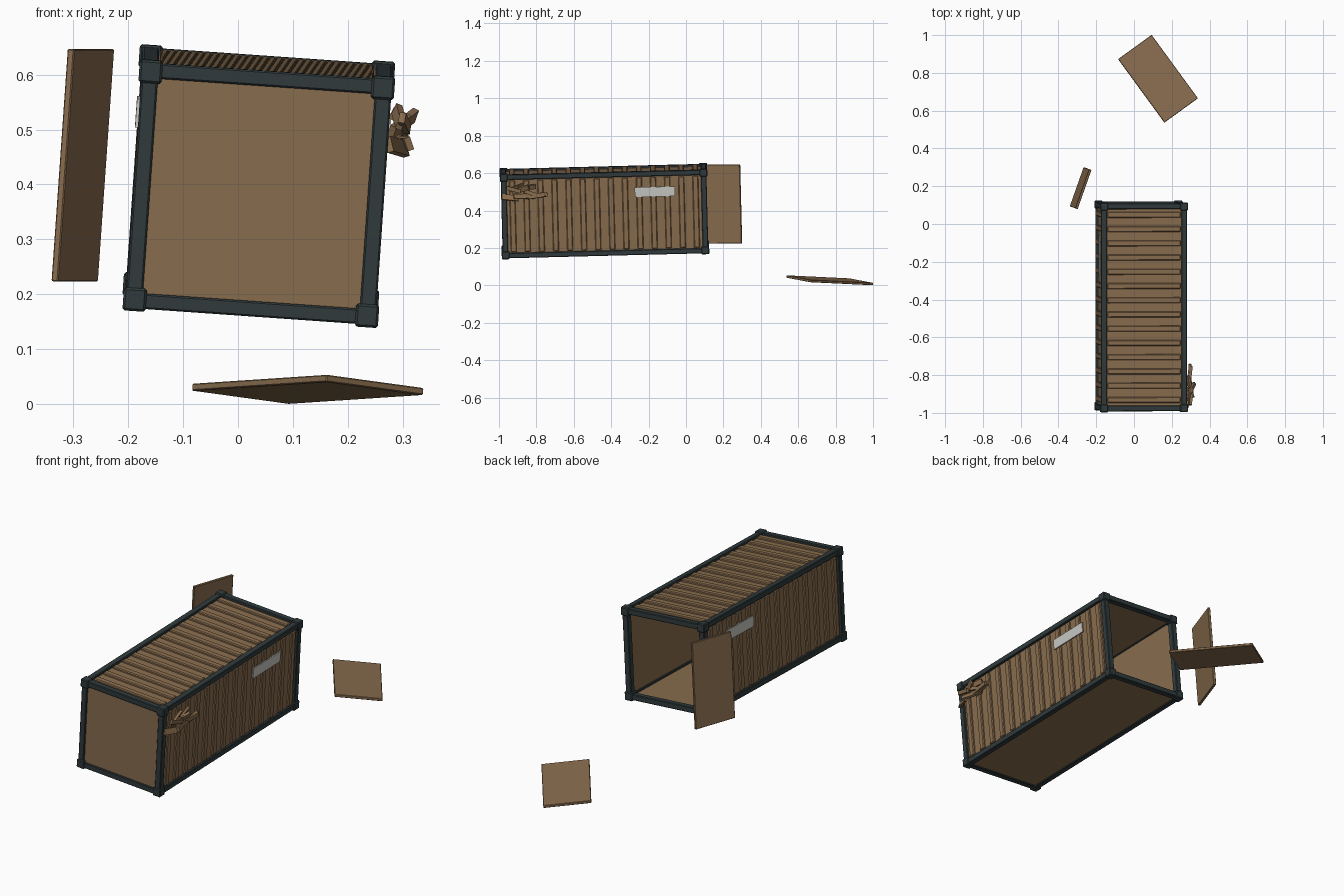
import bpy, bmesh, math, random
from mathutils import Matrix, Vector, Euler

if "Cube" in bpy.data.objects:
    bpy.data.objects.remove(bpy.data.objects["Cube"])

random.seed(4)


def material(name, rgb):
    m = bpy.data.materials.new(name)
    m.diffuse_color = (*rgb, 1)
    m.use_nodes = True
    m.node_tree.nodes["Principled BSDF"].inputs["Base Color"].default_value = m.diffuse_color
    return m


WOOD = material("rusty_brown", (0.25, 0.153, 0.077))
STEEL = material("dark_steel", (0.03, 0.043, 0.045))
PALE = material("pale_grey", (0.58, 0.58, 0.55))

# The crate is tilted: rolled 4 degrees and pitched 1.45 degrees
TILT = Matrix.Rotation(math.radians(1.45), 4, 'X') @ Matrix.Rotation(math.radians(4), 4, 'Y')
CRATE = Matrix.Translation((0.038, -0.436, 0.397)) @ TILT


def boxes(name, items, mat, matrix=CRATE, bevel=0.0):
    """One object made of boxes; each item is (centre, size[, rotation])."""
    bm = bmesh.new()
    for item in items:
        rot = Euler(item[2]).to_matrix().to_4x4() if len(item) > 2 else Matrix()
        m = Matrix.Translation(item[0]) @ rot @ Matrix.Diagonal((*item[1], 1))
        bmesh.ops.create_cube(bm, size=1, matrix=m)
    if bevel:
        bmesh.ops.bevel(bm, geom=bm.edges[:], offset=bevel, segments=1, affect='EDGES')
    me = bpy.data.meshes.new(name)
    bm.to_mesh(me)
    bm.free()
    me.materials.append(mat)
    ob = bpy.data.objects.new(name, me)
    ob.matrix_world = matrix
    bpy.context.collection.objects.link(ob)
    return ob


# Half sizes of the frame, and beam thickness
X, Y, Z, B = 0.228, 0.55, 0.224, 0.03
S = (-1, 1)

# Steel frame: posts, long rails, cross rails, corner castings
boxes("corner_posts", [((sx * (X - B / 2), sy * (Y - B / 2), 0), (B, B, 2 * Z - 0.04))
                       for sx in S for sy in S], STEEL, bevel=0.003)
boxes("long_rails", [((sx * (X - B / 2), 0, sz * (Z - 0.014)), (B, 2 * Y - 0.04, 0.028))
                     for sx in S for sz in S], STEEL, bevel=0.003)
boxes("cross_rails", [((0, sy * (Y - B / 2), sz * (Z - 0.014)), (2 * X - 0.04, B, 0.028))
                      for sy in S for sz in S], STEEL, bevel=0.003)
boxes("corner_castings", [((sx * (X - 0.016), sy * (Y - 0.016), sz * (Z - 0.016)), (0.042, 0.042, 0.042))
                          for sx in S for sy in S for sz in S], STEEL, bevel=0.004)

# Panels: closed front, open back
T = 0.012
boxes("side_walls", [((sx * (X - 0.018), 0, 0), (T, 2 * Y - 0.02, 2 * Z - 0.02)) for sx in S], WOOD)
boxes("roof_panel", [((0, 0, Z - 0.018), (2 * X - 0.03, 2 * Y - 0.02, T))], WOOD)
boxes("floor_panel", [((0, 0, -Z + 0.012), (2 * X - 0.03, 2 * Y - 0.02, T))], WOOD)
boxes("front_panel", [((0, -Y + 0.014, 0), (2 * X - 0.03, T, 2 * Z - 0.03))], WOOD)

# Corrugation ribs on roof and both sides
rows = [-0.49 + 0.0754 * i for i in range(14)]
boxes("roof_ribs", [((0, y, Z - 0.009), (0.39, 0.031, 0.016)) for y in rows], WOOD, bevel=0.004)
boxes("side_ribs", [((sx * (X - 0.009), y, 0), (0.016, 0.031, 0.385))
                    for sx in S for y in rows], WOOD, bevel=0.004)

# Pale plates on both sides
boxes("marking_plates", [((sx * (X + 0.001), 0.272, 0.113), (0.006, 0.215, 0.052)) for sx in S], PALE)

# Splintered shards near the front of the right side
shards = []
for i in range(9):
    c = (X + random.uniform(0.012, 0.032), -0.5 + 0.018 * i, 0.125 + random.uniform(-0.03, 0.035))
    r = (random.uniform(-0.5, 0.5), random.uniform(-0.5, 0.5), random.uniform(-0.35, 0.35))
    shards.append((c, (0.012, random.uniform(0.07, 0.12), random.uniform(0.018, 0.03)), r))
boxes("torn_shards", shards, WOOD)

# Door floating by the open end
door = Matrix.Translation((-0.2825, 0.19, 0.435)) @ TILT @ Matrix.Rotation(math.radians(-19.5), 4, 'Z')
boxes("loose_door", [((0, 0, 0), (0.013, 0.22, 0.424))], WOOD, door, bevel=0.002)

# Door fallen on the ground, slightly tilted
u = Vector((0.59, -0.808, 0.039)).normalized()
v = Vector((-0.81, -0.588, 0.111))
v = (v - u * v.dot(u)).normalized()
flat = Matrix((u, v, u.cross(v))).transposed().to_4x4()
boxes("fallen_door", [((0, 0, 0), (0.416, 0.22, 0.013))], WOOD,
      Matrix.Translation((0.127, 0.769, 0.027)) @ flat, bevel=0.002)
